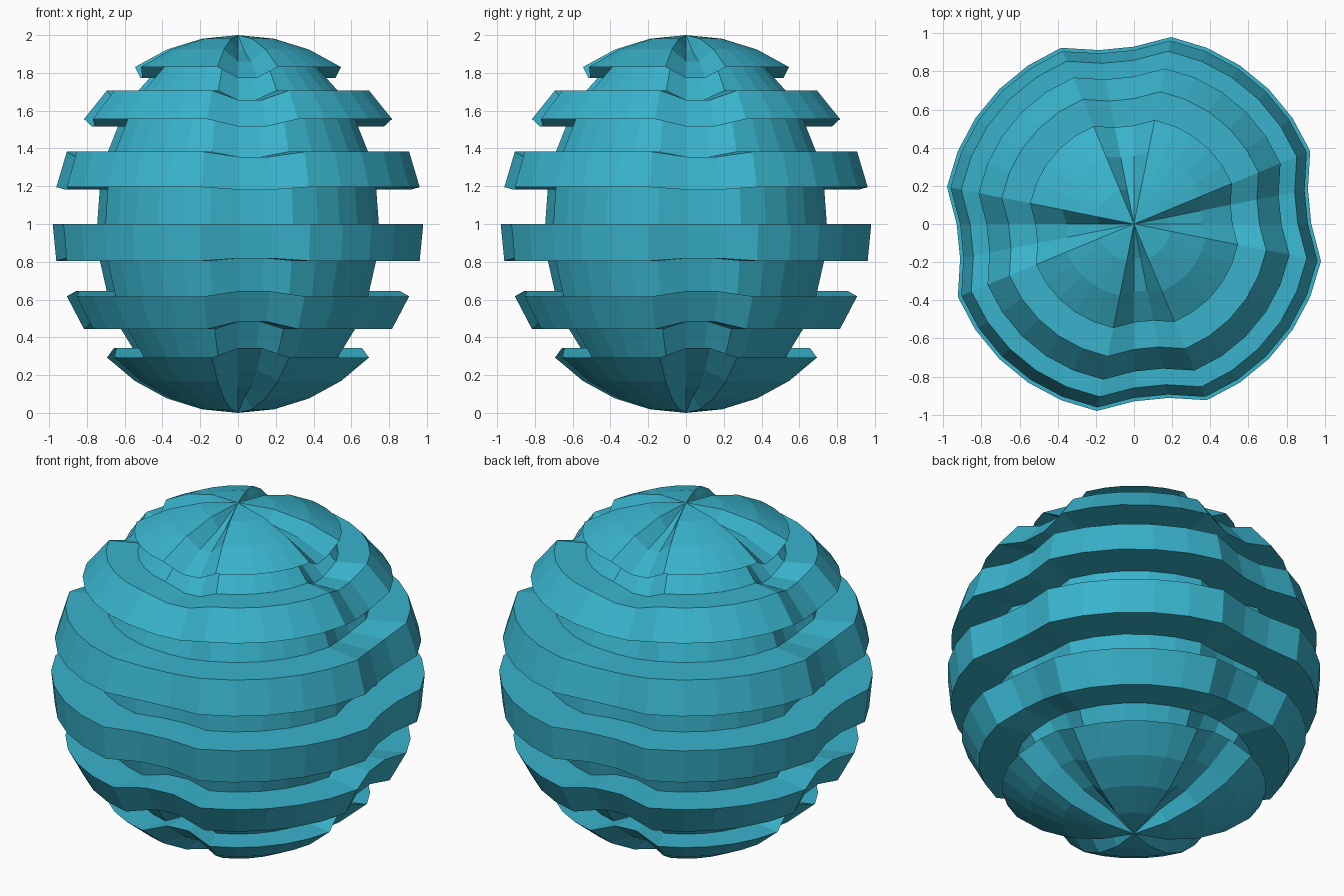
import bpy, bmesh
from math import sin, cos, pi

if "Cube" in bpy.data.objects:
    bpy.data.objects.remove(bpy.data.objects["Cube"])

SEGMENTS, RINGS = 32, 16
INSET = 0.76      # radius of the recessed bands
DENT = 0.93       # scale towards the centre inside the four grooves

# Profile from top pole to bottom pole: raised and recessed bands alternate
def ring(i, inset=False):
    a = pi * i / RINGS
    return sin(a) * (INSET if inset else 1), cos(a)

profile = [ring(i) for i in (1, 2, 3)]
for i in range(3, 13, 2):
    profile += [ring(i, True), ring(i + 1, True), ring(i + 1)]
    if i < 11:
        profile.append(ring(i + 2))
profile += [ring(i) for i in (13, 14, 15)]

# Ridged ball: revolve the profile, pulling two columns in at every quarter turn
bm = bmesh.new()
columns = []
for s in range(SEGMENTS):
    a = 2 * pi * s / SEGMENTS
    k = DENT if s % 8 in (0, 1) else 1
    columns.append([bm.verts.new((k * r * cos(a), k * r * sin(a), 1 + k * z))
                    for r, z in profile])
top = bm.verts.new((0, 0, 2))
bottom = bm.verts.new((0, 0, 0))
for s in range(SEGMENTS):
    c, d = columns[s], columns[(s + 1) % SEGMENTS]
    bm.faces.new((top, c[0], d[0]))
    for j in range(len(profile) - 1):
        bm.faces.new((c[j], c[j + 1], d[j + 1], d[j]))
    bm.faces.new((bottom, d[-1], c[-1]))
bmesh.ops.recalc_face_normals(bm, faces=bm.faces)

mesh = bpy.data.meshes.new("ridged_ball")
bm.to_mesh(mesh)
bm.free()
ball = bpy.data.objects.new("ridged_ball", mesh)
bpy.context.collection.objects.link(ball)

mat = bpy.data.materials.new("teal")
mat.diffuse_color = (0.04, 0.45, 0.6, 1)
mat.use_nodes = True
mat.node_tree.nodes["Principled BSDF"].inputs["Base Color"].default_value = mat.diffuse_color
mesh.materials.append(mat)
